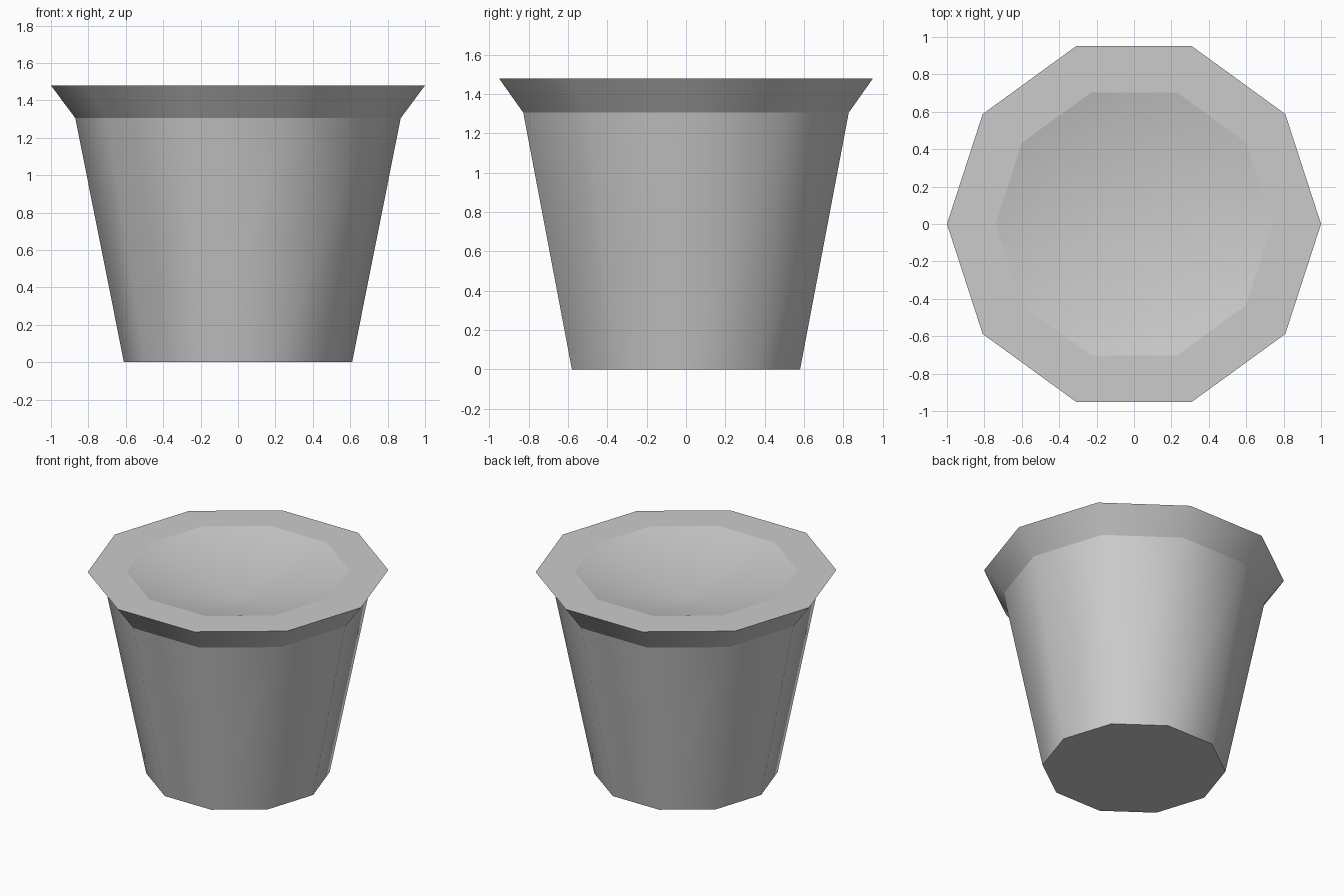
import bpy, bmesh, math

if "Cube" in bpy.data.objects:
    bpy.data.objects.remove(bpy.data.objects["Cube"])

SIDES = 10

clay = bpy.data.materials.new("plain_grey")
clay.diffuse_color = (0.6, 0.6, 0.6, 1)
clay.use_nodes = True
clay.node_tree.nodes["Principled BSDF"].inputs["Base Color"].default_value = clay.diffuse_color

# Profile of the pot, from base to inner edge of the rim: (radius, height)
PROFILE = [(0.61, 0.0), (0.87, 1.305), (1.0, 1.48), (0.74, 1.48)]
DISH_BOTTOM = 1.30

bm = bmesh.new()


def ring(radius, z):
    return [bm.verts.new((radius * math.cos(2 * math.pi * i / SIDES),
                          radius * math.sin(2 * math.pi * i / SIDES), z))
            for i in range(SIDES)]


rings = [ring(r, z) for r, z in PROFILE]

# Base
bm.faces.new(rings[0][::-1])

# Body wall, flared lip and flat rim
for low, high in zip(rings, rings[1:]):
    for i in range(SIDES):
        j = (i + 1) % SIDES
        bm.faces.new((low[i], low[j], high[j], high[i]))

# Shallow dish inside the rim
centre = bm.verts.new((0, 0, DISH_BOTTOM))
for i in range(SIDES):
    bm.faces.new((rings[-1][i], rings[-1][(i + 1) % SIDES], centre))

# Smooth around the pot, sharp along every level ring
for f in bm.faces:
    f.smooth = True
for e in bm.edges:
    a, b = e.verts
    ra, rb = a.co.xy.length, b.co.xy.length
    if abs(a.co.z - b.co.z) < 1e-4 and abs(ra - rb) < 1e-4:
        e.smooth = False

mesh = bpy.data.meshes.new("pot")
bm.to_mesh(mesh)
bm.free()
mesh.materials.append(clay)
pot = bpy.data.objects.new("pot", mesh)
bpy.context.collection.objects.link(pot)
